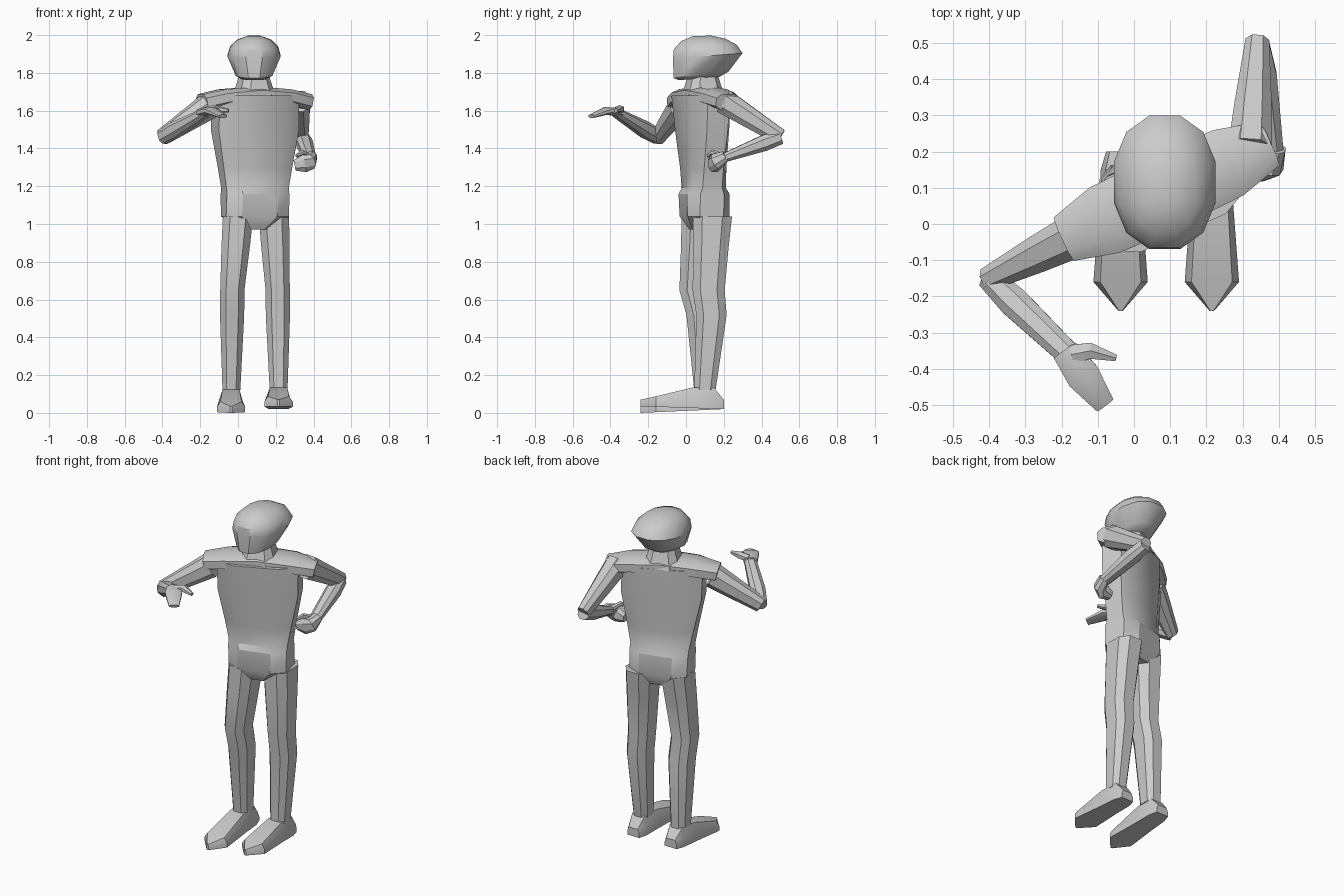
import bpy, bmesh, math
from mathutils import Vector

cube = bpy.data.objects.get("Cube")
if cube:
    bpy.data.objects.remove(cube)

colour = (.6, .6, .6, 1)
grey = bpy.data.materials.new("plain_grey")
grey.use_nodes = True
grey.diffuse_color = colour
grey.node_tree.nodes["Principled BSDF"].inputs["Base Color"].default_value = colour


def loft(name, rings, angle=30):
    """Skin a list of equal-length point rings and cap both ends."""
    bm = bmesh.new()
    loops = [[bm.verts.new(point) for point in ring] for ring in rings]
    count = len(loops[0])
    for lower, upper in zip(loops, loops[1:]):
        for i in range(count):
            j = (i + 1) % count
            bm.faces.new((lower[i], lower[j], upper[j], upper[i]))
    bm.faces.new(loops[0][::-1])
    bm.faces.new(loops[-1])
    bmesh.ops.recalc_face_normals(bm, faces=bm.faces)
    mesh = bpy.data.meshes.new(name)
    bm.to_mesh(mesh)
    bm.free()
    mesh.materials.append(grey)
    part = bpy.data.objects.new(name, mesh)
    bpy.context.collection.objects.link(part)
    bpy.ops.object.select_all(action='DESELECT')
    part.select_set(True)
    bpy.context.view_layer.objects.active = part
    bpy.ops.object.shade_smooth_by_angle(angle=math.radians(angle))


def outline(count, square):
    """Unit cross-section: square=1 is round, lower is boxier."""
    points = []
    for i in range(count):
        turn = math.tau * (i + .5) / count
        c, s = math.cos(turn), math.sin(turn)
        points.append((math.copysign(abs(c) ** square, c), math.copysign(abs(s) ** square, s)))
    return points


def level(centre, width, depth, yaw=0, count=8, square=.65, tilt=0):
    """Horizontal ring, turned by yaw degrees and rising toward the back by tilt."""
    c, s = math.cos(math.radians(yaw)), math.sin(math.radians(yaw))
    ring = []
    for u, v in outline(count, square):
        across, back = u * width, v * depth
        offset = Vector((across * c - back * s, across * s + back * c, tilt * back))
        ring.append(Vector(centre) + offset)
    return ring


def limb(name, points, widths, heights, count=8, square=.85):
    """Tube along a gently bending path, with a half width and height per point."""
    points = [Vector(point) for point in points]
    last = len(points) - 1
    rings = []
    for i, (point, width, height) in enumerate(zip(points, widths, heights)):
        along = (points[min(i + 1, last)] - points[max(i - 1, 0)]).normalized()
        side = along.cross(Vector((0, 0, 1))).normalized()
        top = side.cross(along)
        rings.append([point + side * u * width + top * v * height
                      for u, v in outline(count, square)])
    loft(name, rings)


# Torso, twisting from the hips up to the shoulders, with a ledge at the back waist
torso = []
for z, width, depth in ((.97, .07, .08), (1.04, .18, .12), (1.16, .18, .12), (1.19, .18, .1),
                        (1.3, .2, .1), (1.5, .24, .11), (1.68, .24, .12)):
    torso.append(level((.09, .1 - (z - 1) * .03, z), width, depth, yaw=12 + (z - 1) * 18))
loft("torso", torso)

# Sloping shoulder yoke, narrowing toward both ends
middle, reach = Vector((.09, .09, 1.685)), Vector((.28, .13, 0))
spread = (-1, -.6, 0, .6, 1)
limb("shoulders",
     [middle + reach * t - Vector((0, 0, .04 * t * t)) for t in spread],
     [.11 - .04 * t ** 4 for t in spread],
     [.045] * len(spread), square=.7)

loft("neck", [level((.085, .09, z), width, width, yaw=20)
              for z, width in ((1.68, .11), (1.73, .09), (1.8, .07))])

# Head: a domed crown over a tapered jaw, swept toward the back
head = [level((.085, .07, 1.77), .07, .11, count=12, square=.9, tilt=.08),
        level((.085, .08, 1.79), .1, .15, count=12, square=.9, tilt=.12)]
for degrees in (0, 25, 50, 75):
    shrink, rise = math.cos(math.radians(degrees)), math.sin(math.radians(degrees))
    centre = (.085, .115 - .03 * rise, 1.89 + .11 * rise)
    head.append(level(centre, .145 * shrink, .19 * shrink, count=12, square=.9, tilt=.08 * shrink))
loft("head", head, angle=35)


def leg(name, hip, knee, ankle):
    """Trouser leg with a straight thigh and a calf set back behind the knee."""
    hip, knee, ankle = Vector(hip), Vector(knee), Vector(ankle)
    calf = knee.lerp(ankle, .25) + Vector((0, .02, 0))
    stations = ((hip, .085, .11), (hip.lerp(knee, .4), .08, .1), (knee, .068, .09),
                (calf, .068, .085), (ankle, .05, .06))
    loft(name, [level(*station, square=.75) for station in stations])


def foot(name, x, toe_height):
    """Flat-soled shoe with a pointed toe, built from heel to tip."""
    heel, tip, sole = .2, -.24, .02
    rings = []
    for y, width, height in ((heel, .04, .05), (.15, .055, .11), (.04, .06, .11),
                             (-.16, .075, .055), (tip, .006, .035)):
        z = sole + (toe_height - sole) * (heel - y) / (heel - tip)
        half = [(width, 0), (width, height / 2), (width * .75, height)]
        mirrored = [(-across, up) for across, up in reversed(half)]
        rings.append([Vector((x + across, y, z + up)) for across, up in half + mirrored])
    loft(name, rings, angle=25)


def arm(side, shoulder, elbow, wrist):
    """Sleeve tapering to the elbow, then a forearm flattening toward the wrist."""
    shoulder, elbow, wrist = Vector(shoulder), Vector(elbow), Vector(wrist)
    limb(side + "_upper_arm", (shoulder, shoulder.lerp(elbow, .4), elbow),
         (.065, .055, .035), (.07, .06, .045))
    limb(side + "_forearm", (elbow, elbow.lerp(wrist, .3), wrist),
         (.035, .045, .035), (.04, .045, .025))


# Legs and feet
leg("right_leg", (0, .08, 1.04), (-.03, .05, .65), (-.035, .1, .12))
leg("left_leg", (.19, .14, 1.04), (.21, .12, .65), (.215, .1, .12))
foot("right_foot", -.037, 0)
foot("left_foot", .215, .035)

# Right arm reaching forward, with an open palm and thumb
arm("right", (-.16, -.03, 1.62), (-.4, -.15, 1.46), (-.17, -.37, 1.59))
limb("right_palm", ((-.19, -.35, 1.59), (-.14, -.42, 1.6), (-.08, -.5, 1.57)),
     (.04, .05, .03), (.025, .02, .01))
limb("right_thumb", ((-.17, -.36, 1.6), (-.12, -.35, 1.61), (-.05, -.37, 1.6)),
     (.03, .025, .01), (.02, .02, .01), count=6)

# Left arm with the elbow thrown back, and a curled fist and thumb
arm("left", (.32, .2, 1.65), (.34, .5, 1.46), (.38, .2, 1.35))
limb("left_fist", ((.39, .21, 1.36), (.38, .16, 1.33), (.35, .15, 1.32), (.3, .15, 1.31)),
     (.03, .035, .035, .025), (.03, .045, .05, .03))
limb("left_thumb", ((.37, .19, 1.36), (.34, .14, 1.38), (.31, .12, 1.36)),
     (.016, .014, .01), (.016, .014, .01), count=6)
